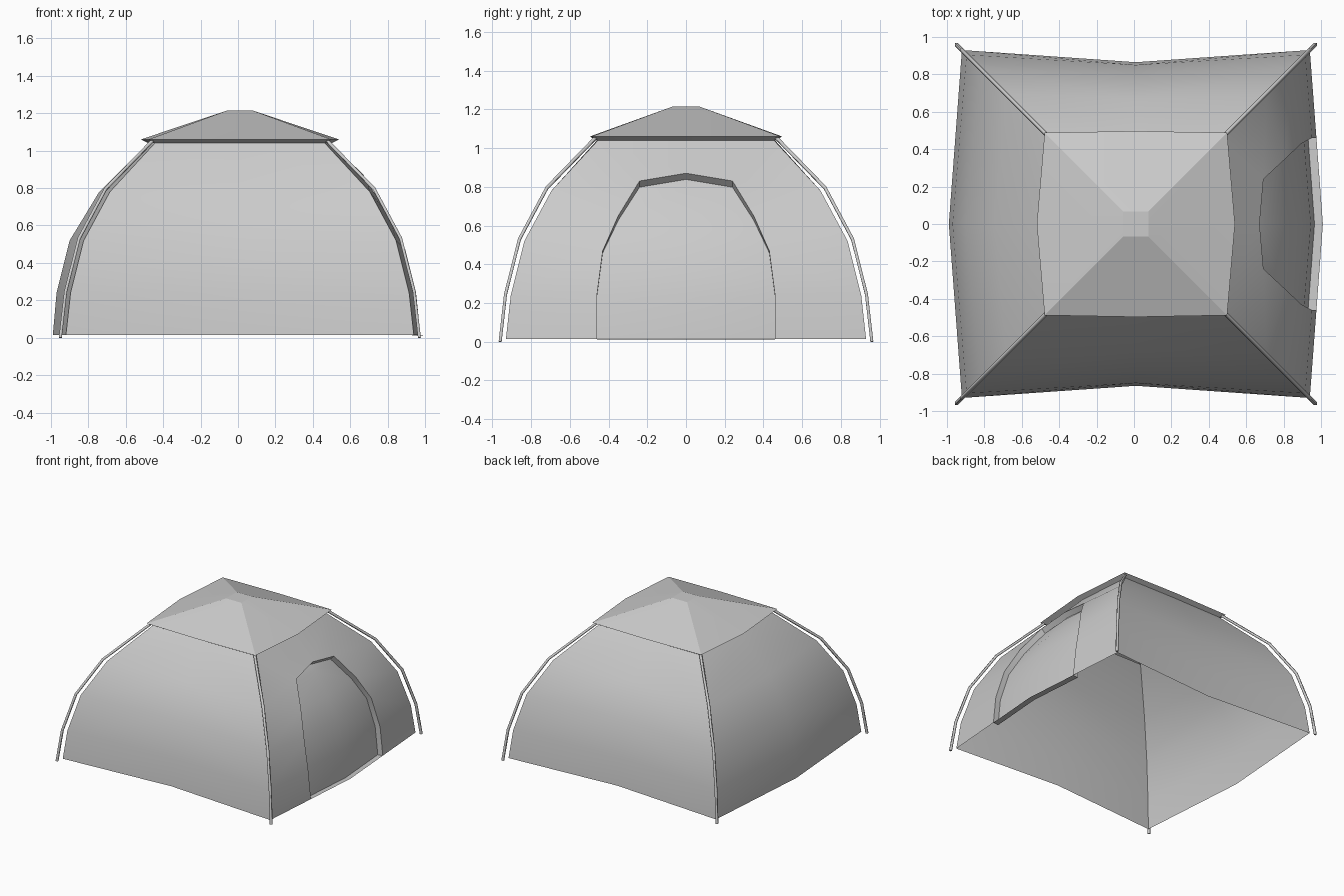
import bpy, bmesh, math
from mathutils import Vector

if "Cube" in bpy.data.objects:
    bpy.data.objects.remove(bpy.data.objects["Cube"])

CX = 0.01                                  # canopy centre along x
ZS = [0.015, 0.24, 0.52, 0.78, 1.04]       # panel rows
RIDGE = [0.93, 0.905, 0.835, 0.695, 0.455]  # corner ridges
SIDE = [1.0, 0.98, 0.91, 0.752, 0.49]      # bulging middle of the left/right panels
FRONT = [0.865, 0.85, 0.79, 0.67, 0.46]    # drawn-in middle of the front/back panels


def interp(prof, z):
    for i in range(len(ZS) - 1):
        if z <= ZS[i + 1] or i == len(ZS) - 2:
            t = (z - ZS[i]) / (ZS[i + 1] - ZS[i])
            return prof[i] + t * (prof[i + 1] - prof[i])


def make(name, faces, angle=40):
    """Mesh object from polygons given as point lists, welded together."""
    bm = bmesh.new()
    for f in faces:
        bm.faces.new([bm.verts.new(p) for p in f])
    bmesh.ops.remove_doubles(bm, verts=bm.verts, dist=0.0005)
    bmesh.ops.recalc_face_normals(bm, faces=bm.faces)
    me = bpy.data.meshes.new(name)
    bm.to_mesh(me)
    bm.free()
    ob = bpy.data.objects.new(name, me)
    ob.location.x = CX
    bpy.context.collection.objects.link(ob)
    bpy.ops.object.select_all(action='DESELECT')
    ob.select_set(True)
    bpy.context.view_layer.objects.active = ob
    bpy.ops.object.shade_smooth_by_angle(angle=math.radians(angle))
    return ob


def strip(a, b):
    return [[a[i], a[i + 1], b[i + 1], b[i]] for i in range(len(a) - 1)]


def side_point(y, z):
    r, m = interp(RIDGE, z), interp(SIDE, z)
    return Vector((m + (r - m) * min(abs(y) / r, 1), y, z))


faces = []
# Front, back and left panels
for s in (-1, 1):
    mid = [(0, s * f, z) for f, z in zip(FRONT, ZS)]
    left_mid = [(-m, 0, z) for m, z in zip(SIDE, ZS)]
    for k in (-1, 1):
        faces += strip([(k * r, s * r, z) for r, z in zip(RIDGE, ZS)], mid)
    faces += strip([(-r, s * r, z) for r, z in zip(RIDGE, ZS)], left_mid)

# Right panel with the recessed doorway
OUTLINE = [(0.46, 0.015), (0.46, 0.24), (0.43, 0.47), (0.35, 0.65), (0.24, 0.83), (0, 0.87)]


def recess(p):
    d = 0.02
    slope = (side_point(0, p.z + d).x - side_point(0, max(p.z - d, 0.0)).x) / (
        p.z + d - max(p.z - d, 0.0))
    n = Vector((1, 0, -slope)).normalized()
    return p - n * 0.045


door = []
for s in (-1, 1):
    ridge = [Vector((r, s * r, z)) for r, z in zip(RIDGE, ZS)]
    rim = [side_point(s * y, z) for y, z in OUTLINE]
    inner = [recess(p) for p in rim]
    centre = [recess(side_point(0, z)) for y, z in OUTLINE]
    faces += strip(ridge, rim[:5])
    faces.append([ridge[4], side_point(0, ZS[4]), rim[5], rim[4]])
    door += strip(rim, inner)
    door.append([rim[0], side_point(0, ZS[0]), centre[0], inner[0]])
    door += strip(inner[:5], centre[:5])
    door.append([inner[4], centre[4], centre[5]])
make("tent_canopy", faces)
make("doorway", door)


# Roof cap: small flat top, sloping sides, underside tucked back to the canopy
def ring(c, mx, my, z, zm):
    pts = []
    for k, (a, b) in enumerate([(1, 1), (-1, 1), (-1, -1), (1, -1)]):
        pts.append((a * c, b * c, z))
        pts.append([(0, my, zm), (-mx, 0, zm), (0, -my, zm), (mx, 0, zm)][k])
    return pts


top = ring(0.068, 0.068, 0.068, 1.215, 1.215)
eave = ring(0.488, 0.53, 0.497, 1.06, 1.06)
tuck = ring(0.455, 0.49, 0.46, 1.04, 1.04)
cap = [top]
for a, b in ((top, eave), (eave, tuck)):
    cap += strip(a + a[:1], b + b[:1])
make("roof_cap", cap, 15)

# Four bent poles standing just outside the ridges
POLE = [(0.96, 0.0), (0.932, 0.245), (0.86, 0.53), (0.718, 0.795), (0.465, 1.055)]
for sx in (-1, 1):
    for sy in (-1, 1):
        cu = bpy.data.curves.new("pole", 'CURVE')
        cu.dimensions = '3D'
        cu.bevel_depth = 0.011
        cu.bevel_resolution = 0
        cu.use_fill_caps = True
        sp = cu.splines.new('POLY')
        sp.points.add(len(POLE) - 1)
        for p, (r, z) in zip(sp.points, POLE):
            p.co = (sx * r, sy * r, z, 1)
        ob = bpy.data.objects.new("pole", cu)
        ob.location.x = CX
        bpy.context.collection.objects.link(ob)
